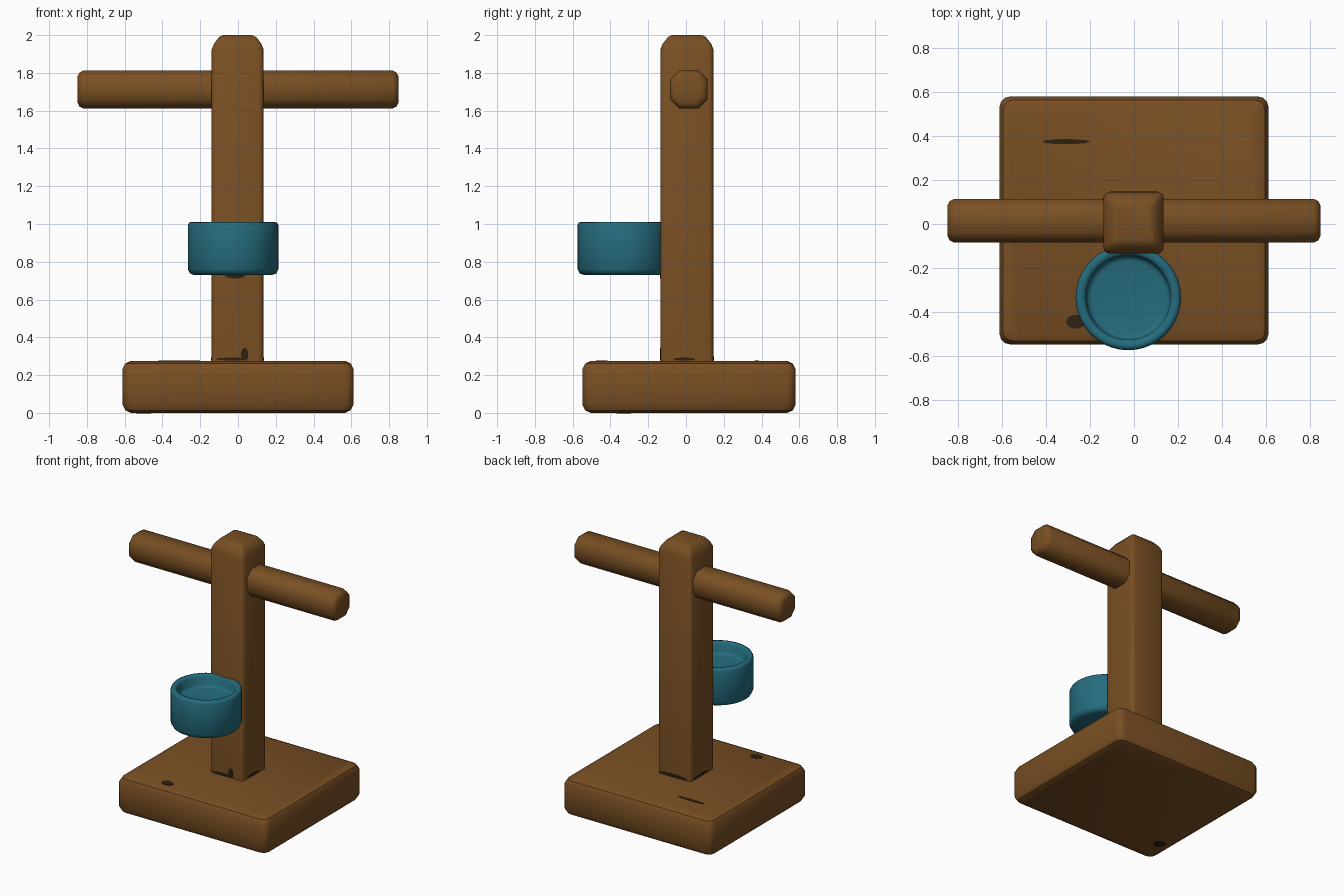
import bpy
import bmesh
from math import cos, sin, pi, radians
from mathutils import Vector, Matrix

if "Cube" in bpy.data.objects:
    bpy.data.objects.remove(bpy.data.objects["Cube"], do_unlink=True)


def material(name, rgb):
    mat = bpy.data.materials.new(name)
    mat.use_nodes = True
    color = (*rgb, 1)
    mat.diffuse_color = color
    bsdf = mat.node_tree.nodes["Principled BSDF"]
    bsdf.inputs["Base Color"].default_value = color
    bsdf.inputs["Roughness"].default_value = 0.8
    return mat


wood = material("wood brown", (0.19, 0.078, 0.017))
teal = material("cup teal", (0.018, 0.15, 0.205))
dark = material("dark knot", (0.028, 0.015, 0.005))


def rounded_square(corner, steps):
    """Unit-half-width square outline with rounded (or cut) corners."""
    pts = []
    for k in range(4):
        base = pi / 2 * k
        sx, sy = cos(base + pi / 4), sin(base + pi / 4)
        cx = (1 - corner) * (1 if sx > 0 else -1)
        cy = (1 - corner) * (1 if sy > 0 else -1)
        for i in range(steps + 1):
            a = base + pi / 2 * i / steps
            pts.append((cx + corner * cos(a), cy + corner * sin(a)))
    return pts


def circle(n):
    return [(cos(2 * pi * i / n), sin(2 * pi * i / n)) for i in range(n)]


def loft(name, outline, profile, mat, matrix=Matrix(), angle=35):
    """Skin the outline through (half x, half y, height) rings."""
    bm = bmesh.new()
    rings = [[bm.verts.new((x * hx, y * hy, z)) for x, y in outline]
             for hx, hy, z in profile]
    n = len(outline)
    for low, high in zip(rings, rings[1:]):
        for i in range(n):
            j = (i + 1) % n
            bm.faces.new((low[i], low[j], high[j], high[i]))
    bm.faces.new(rings[0][::-1])
    bm.faces.new(rings[-1])
    bmesh.ops.recalc_face_normals(bm, faces=bm.faces)
    mesh = bpy.data.meshes.new(name)
    bm.to_mesh(mesh)
    bm.free()
    mesh.materials.append(mat)
    obj = bpy.data.objects.new(name, mesh)
    obj.matrix_world = matrix
    bpy.context.collection.objects.link(obj)
    bpy.ops.object.select_all(action='DESELECT')
    obj.select_set(True)
    bpy.context.view_layer.objects.active = obj
    bpy.ops.object.shade_smooth_by_angle(angle=radians(angle))
    return obj


def rounded_ends(hx, hy, z0, z1, inset):
    """Straight block profile with softened ends."""
    ends = [(inset, 0), (inset * 0.35, inset * 0.3), (0, inset)]
    low = [(hx - d, hy - d, z0 + h) for d, h in ends]
    high = [(hx - d, hy - d, z1 - h) for d, h in reversed(ends)]
    return low + high


# Base slab
loft("base", rounded_square(0.08, 3), rounded_ends(0.612, 0.565, 0, 0.275, 0.045),
     wood, Matrix.Translation((0, 0.016, 0)))

# Upright post with softened top
loft("post", rounded_square(0.2, 3),
     [(0.137, 0.14, 0.25), (0.137, 0.14, 1.925), (0.125, 0.128, 1.955),
      (0.098, 0.1, 1.99), (0.078, 0.08, 2.0)],
     wood, Matrix.Translation((-0.002, 0.005, 0)))

# Eight-sided crossbar
bar_turn = Matrix.Translation((0, 0.015, 1.712)) @ Matrix.Rotation(pi / 2, 4, 'Y')
loft("crossbar", rounded_square(0.48, 1),
     rounded_ends(0.1, 0.1, -0.85, 0.85, 0.032), wood, bar_turn, angle=50)

# Hollow cup on the front of the post
cup_profile = [(0.205, 0.73), (0.228, 0.738), (0.24, 0.762), (0.24, 0.992),
               (0.233, 1.007), (0.22, 1.011), (0.202, 1.008), (0.193, 0.995),
               (0.189, 0.94), (0.18, 0.928), (0.165, 0.925)]
loft("cup", circle(40), [(r, r, z) for r, z in cup_profile], teal,
     Matrix.Translation((-0.026, -0.335, 0)), angle=50)


def knot(name, at, normal, rx, ry):
    """Thin dark oval lying on a wooden face; rx runs along x where possible."""
    z = Vector(normal).normalized()
    x = Vector((0, 1, 0)) if abs(z.x) > 0.9 else Vector((1, 0, 0))
    y = z.cross(x)
    frame = Matrix((x, y, z)).transposed().to_4x4()
    loft(name, circle(10), [(rx, ry, -0.002), (rx, ry, 0.003)], dark,
         Matrix.Translation(at) @ frame)


# Wood knots and grain marks
knot("base_streak", (-0.31, 0.375, 0.275), (0, 0, 1), 0.11, 0.012)
knot("base_knot", (-0.265, -0.445, 0.275), (0, 0, 1), 0.045, 0.032)
knot("underside_knot", (-0.5, -0.33, 0), (0, 0, -1), 0.04, 0.04)
knot("bar_knot_left", (0.43, -0.061, 1.764), (0, -1, 1), 0.032, 0.016)
knot("bar_knot_right", (-0.5, -0.061, 1.66), (0, -1, -1), 0.032, 0.016)
knot("post_knot", (-0.015, -0.135, 0.725), (0, -1, 0), 0.055, 0.014)
knot("post_foot_knot", (0.035, -0.135, 0.31), (0, -1, 0), 0.02, 0.035)
knot("post_foot_front", (-0.03, -0.135, 0.285), (0, -1, 0), 0.09, 0.008)
knot("post_foot_back", (0, 0.145, 0.287), (0, 1, 0), 0.11, 0.011)
knot("post_foot_left", (0.135, -0.01, 0.285), (1, 0, 0), 0.06, 0.008)
knot("post_foot_right", (-0.139, 0.03, 0.285), (-1, 0, 0), 0.09, 0.009)
